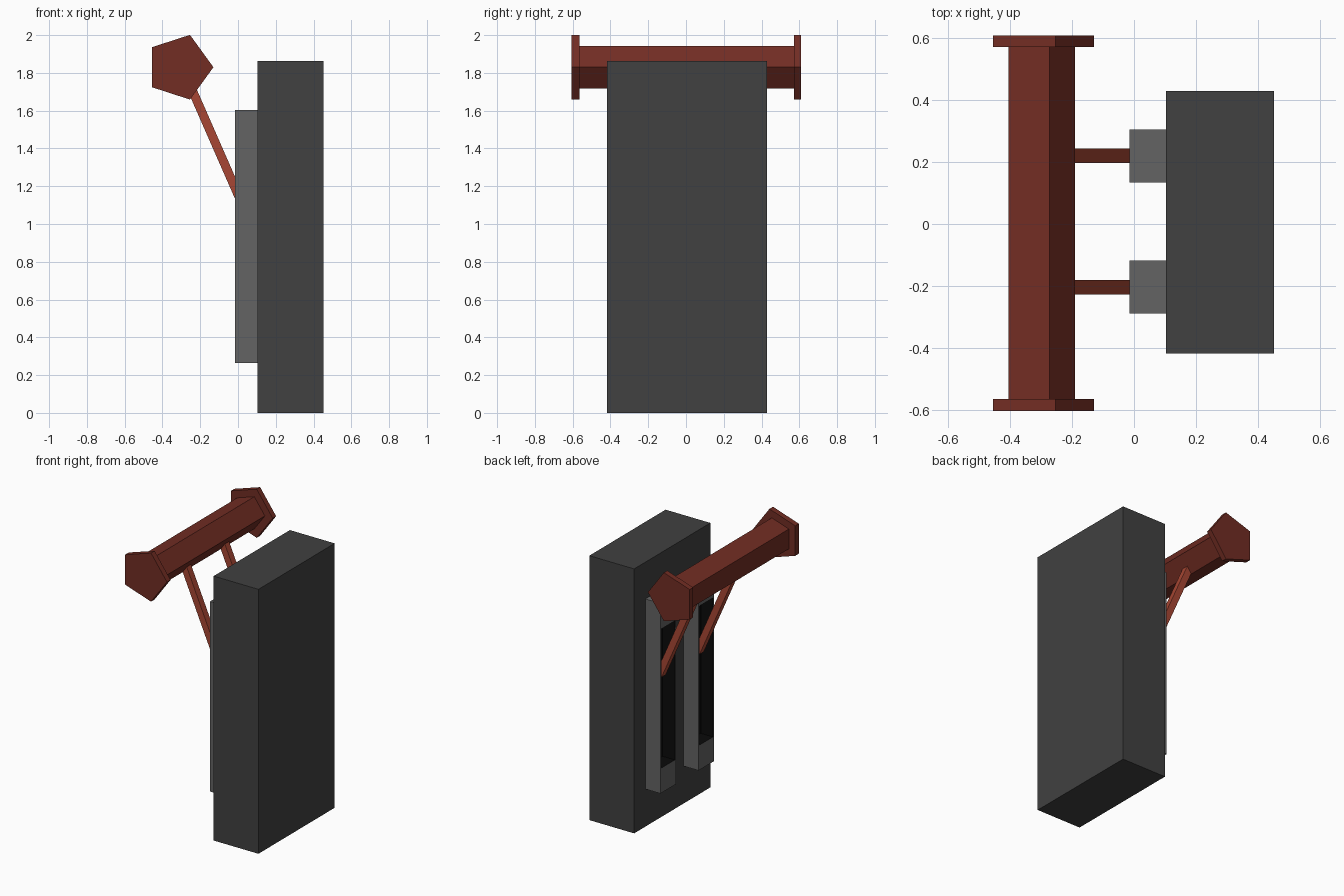
import bpy, bmesh, math
from mathutils import Vector, Matrix

if "Cube" in bpy.data.objects:
    bpy.data.objects.remove(bpy.data.objects["Cube"])


def material(name, rgb):
    m = bpy.data.materials.new(name)
    m.diffuse_color = (*rgb, 1)
    m.use_nodes = True
    m.node_tree.nodes["Principled BSDF"].inputs["Base Color"].default_value = m.diffuse_color
    return m


DARK = material("dark grey", (0.052, 0.052, 0.052))
GREY = material("mid grey", (0.127, 0.127, 0.127))
BLACK = material("black", (0.003, 0.003, 0.003))
RED = material("dark red", (0.168, 0.026, 0.017))
BRIGHT = material("bright red", (0.39, 0.062, 0.033))
MID_Y = 0.005


def finish(name, bm, *mats):
    bmesh.ops.recalc_face_normals(bm, faces=bm.faces)
    me = bpy.data.meshes.new(name)
    bm.to_mesh(me)
    bm.free()
    for m in mats:
        me.materials.append(m)
    ob = bpy.data.objects.new(name, me)
    bpy.context.collection.objects.link(ob)
    return ob


def box(lo, hi):
    lo, hi = Vector(lo), Vector(hi)
    bm = bmesh.new()
    bmesh.ops.create_cube(bm, size=1, matrix=Matrix.Translation((lo + hi) / 2)
                          @ Matrix.Diagonal((*(hi - lo), 1)))
    return bm


def pentagon(name, radius, y0, y1):
    # five-sided prism along y, one corner pointing to +x
    bm = bmesh.new()
    ring = [bm.verts.new((-0.31 + radius * math.cos(math.tau * i / 5), y0,
                          1.83 + radius * math.sin(math.tau * i / 5))) for i in range(5)]
    face = bm.faces.new(ring)
    new = bmesh.ops.extrude_face_region(bm, geom=[face], use_keep_orig=True)["geom"]
    bmesh.ops.translate(bm, vec=(0, y1 - y0, 0),
                        verts=[v for v in new if isinstance(v, bmesh.types.BMVert)])
    finish(name, bm, RED)


# main upright block
finish("back_block", box((0.103, -0.418, 0), (0.452, 0.43, 1.863)), DARK)

# padded bar with wider end caps
pentagon("padded_bar", 0.119, MID_Y - 0.575, MID_Y + 0.575)
pentagon("end_cap_front", 0.18, MID_Y - 0.61, MID_Y - 0.57)
pentagon("end_cap_back", 0.18, MID_Y + 0.567, MID_Y + 0.605)

for side, y in (("front", -0.204), ("back", 0.22)):
    # rail with a deep black slot in its left face
    bm = box((-0.015, y - 0.086, 0.265), (0.103, y + 0.086, 1.604))
    face = min(bm.faces, key=lambda f: f.calc_center_median().x)
    bmesh.ops.inset_region(bm, faces=[face], thickness=0.016)
    for v in face.verts:
        v.co.z = 0.44 if v.co.z < 1 else 1.42
    walls = bmesh.ops.inset_region(bm, faces=[face], thickness=0, depth=0)["faces"]
    for v in face.verts:
        v.co.x = 0.08
    for f in walls + [face]:
        f.material_index = 1
    finish("rail_" + side, bm, GREY, BLACK)

    # slanted arm from the slot up into the bar
    a, b = Vector((0.042, y, 1.06)), Vector((-0.28, y, 1.795))
    h, w = (b - a).length / 2, 0.0235
    arm = finish("arm_" + side, box((-w, -w, -h), (w, w, h)), BRIGHT)
    arm.location = (a + b) / 2
    arm.rotation_euler.y = math.atan2(b.x - a.x, b.z - a.z)
